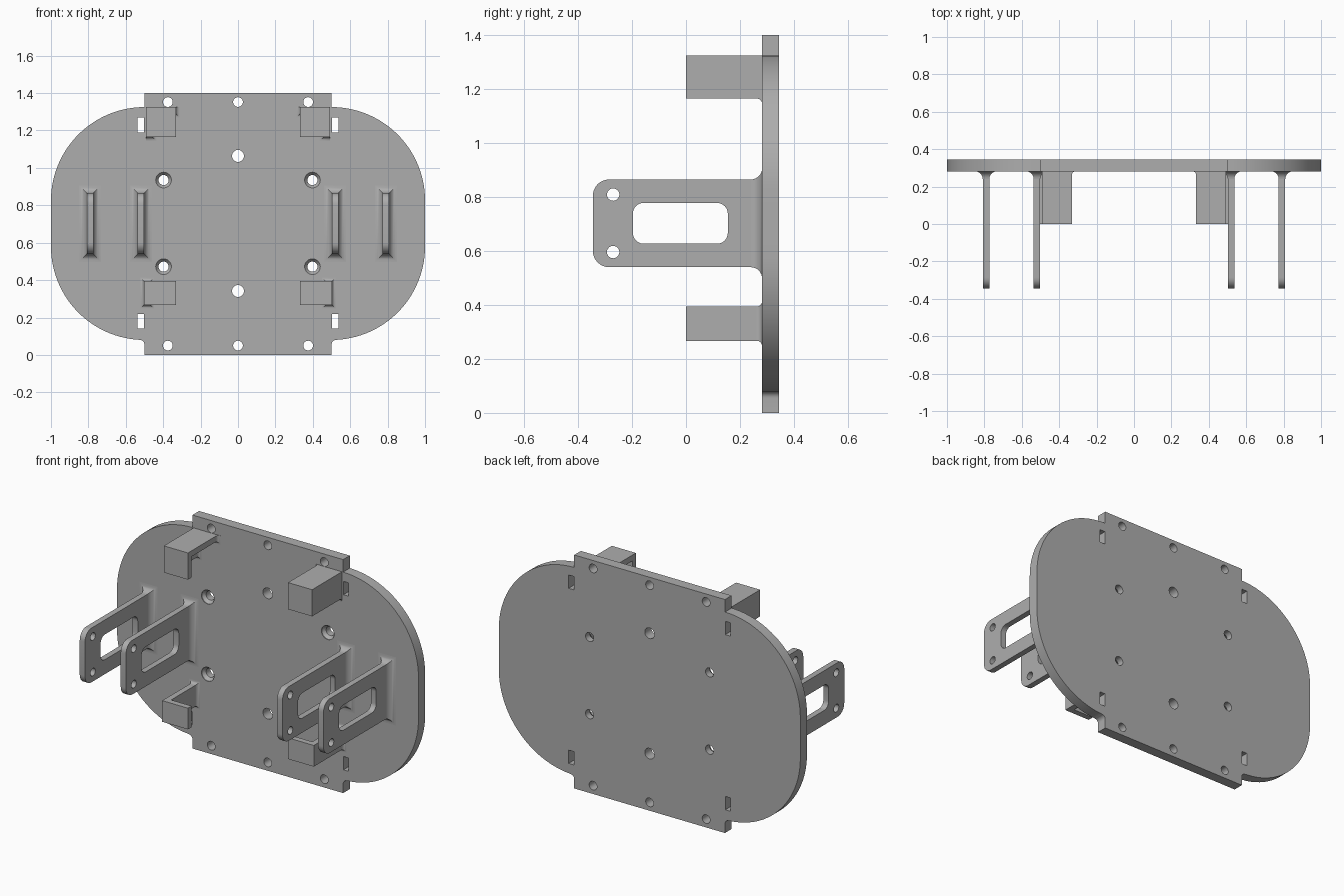
import bpy, bmesh, math

if "Cube" in bpy.data.objects:
    bpy.data.objects.remove(bpy.data.objects["Cube"])

grey = bpy.data.materials.new("plain_grey")
grey.diffuse_color = (0.42, 0.42, 0.42, 1)
grey.use_nodes = True
grey.node_tree.nodes["Principled BSDF"].inputs["Base Color"].default_value = grey.diffuse_color
FRONT, BACK = 0.282, 0.345          # faces of the main plate


def loft(name, rings):
    """Closed solid through matching rings of 3D points."""
    bm = bmesh.new()
    vs = [[bm.verts.new(p) for p in r] for r in rings]
    n = len(vs[0])
    for a, b in zip(vs, vs[1:]):
        for i in range(n):
            j = (i + 1) % n
            bm.faces.new((a[i], a[j], b[j], b[i]))
    bm.faces.new(vs[0])
    bm.faces.new(vs[-1])
    bmesh.ops.recalc_face_normals(bm, faces=bm.faces)
    me = bpy.data.meshes.new(name)
    bm.to_mesh(me)
    bm.free()
    me.materials.append(grey)
    ob = bpy.data.objects.new(name, me)
    bpy.context.collection.objects.link(ob)
    return ob


def in_xz(pts, y):
    return [(u, y, v) for u, v in pts]


def in_yz(pts, x):
    return [(x, u, v) for u, v in pts]


def arc(cx, cz, r, a0, a1, n=12):
    return [(cx + r * math.cos(math.radians(a0 + (a1 - a0) * i / n)),
             cz + r * math.sin(math.radians(a0 + (a1 - a0) * i / n))) for i in range(n + 1)]


def circle(cx, cz, r, n=28):
    return arc(cx, cz, r, 0, 360, n)[:-1]


def rect(x0, x1, z0, z1):
    return [(x0, z0), (x1, z0), (x1, z1), (x0, z1)]


def round_rect(u0, u1, v0, v1, r):
    return (arc(u1 - r, v1 - r, r, 0, 90, 8) + arc(u0 + r, v1 - r, r, 90, 180, 8)
            + arc(u0 + r, v0 + r, r, 180, 270, 8) + arc(u1 - r, v0 + r, r, 270, 360, 8))


def cut(ob, cutters):
    for c in cutters:
        m = ob.modifiers.new("cut", 'BOOLEAN')
        m.object, m.operation, m.solver = c, 'DIFFERENCE', 'EXACT'
        c.hide_render = True
    bpy.context.view_layer.update()
    me = bpy.data.meshes.new_from_object(ob.evaluated_get(bpy.context.evaluated_depsgraph_get()))
    ob.modifiers.clear()
    ob.data = me
    for c in cutters:
        bpy.data.objects.remove(c)


def box(name, x0, x1, y0, y1, z0, z1):
    return loft(name, [in_xz(rect(x0, x1, z0, z1), y0), in_xz(rect(x0, x1, z0, z1), y1)])


def flare(name, x0, x1, z0, z1, r, left=1, right=1, down=1, up=1):
    """Concave fillet where a wall meets the plate."""
    rings = []
    for i in range(9):
        a = math.radians(90 * i / 8)
        g, y = r * (1 - math.cos(a)), FRONT - r + r * math.sin(a)
        rings.append(in_xz(rect(x0 - g * left, x1 + g * right, z0 - g * down, z1 + g * up), y))
    rings.append([(x, FRONT + 0.005, z) for x, _, z in rings[-1]])
    return loft(name, rings)


# main plate: rounded wings with a taller straight centre
half = [(0.5, 0.0)] + arc(0.525, 0.055, 0.025, 180, 90, 6)
half += arc(0.5, 0.58, 0.5, -87, 0, 28) + arc(0.5, 0.825, 0.5, 0, 90, 28) + [(0.5, 1.4)]
outline = half + [(-x, z) for x, z in reversed(half)]
plate = loft("plate", [in_xz(outline, FRONT), in_xz(outline, BACK)])

holes = [(x, z, 0.026) for x in (-0.375, 0, 0.375) for z in (0.05, 1.352)]
holes += [(0, 0.342, 0.032), (0, 1.064, 0.032)]
cutters = [loft("hole_cutter", [in_xz(circle(x, z, r), 0.25), in_xz(circle(x, z, r), 0.4)])
           for x, z, r in holes]
for s in (-1, 1):
    # countersunk screw holes
    for z in (0.472, 0.935):
        prof = [(0.042, 0.25), (0.042, FRONT + 0.004), (0.027, 0.305), (0.027, 0.4)]
        cutters.append(loft("countersink_cutter", [in_xz(circle(s * 0.398, z, r), y) for r, y in prof]))
    # belt slots
    for z in (0.14, 1.19):
        x0, x1 = sorted((s * 0.502, s * 0.537))
        cutters.append(box("slot_cutter", x0, x1, 0.25, 0.4, z, z + 0.08))
cut(plate, cutters)

# four upright brackets with a window and two pin holes
profile = (arc(-0.285, 0.805, 0.06, 90, 180, 8) + arc(-0.285, 0.6, 0.06, 180, 270, 8)
           + [(0.295, 0.54), (0.295, 0.865)])
for side, s in (("left", -1), ("right", 1)):
    for place, x in (("inner", 0.519), ("outer", 0.791)):
        x0, x1 = s * x - 0.0175, s * x + 0.0175
        name = f"{side}_{place}_bracket"
        bracket = loft(name, [in_yz(profile, x0), in_yz(profile, x1)])
        shapes = [round_rect(-0.197, 0.155, 0.627, 0.778, 0.04),
                  circle(-0.27, 0.809, 0.023), circle(-0.27, 0.596, 0.023)]
        cut(bracket, [loft("bracket_cutter", [in_yz(p, x0 - 0.05), in_yz(p, x1 + 0.05)]) for p in shapes])
        flare(name + "_fillet", x0, x1, 0.54, 0.865, 0.042)

# corner hooks: open shells made of thin walls
T = 0.035
for side, s in (("left", -1), ("right", 1)):
    def span(a, b):
        return sorted((s * a, s * b))
    inl, inr = (0, 1) if s < 0 else (1, 0)       # inward side of the wall
    # upper hook: top wall, outer wall and front wall
    a, b = span(0.332, 0.492)
    c, d = span(0.492 - T, 0.492)
    prof = [(a, 1.165), (b, 1.165), (b, 1.325), (a, 1.325)]
    box(f"{side}_upper_hook_front", a, b, 0.0, T, 1.165, 1.325)
    box(f"{side}_upper_hook_side", c, d, T, FRONT + 0.01, 1.165, 1.325 - T)
    box(f"{side}_upper_hook_top", a, b, T, FRONT + 0.01, 1.325 - T, 1.325)
    flare(f"{side}_upper_hook_side_fillet", c, d, 1.165, 1.3, 0.02, inl, inr, 1, 0)
    flare(f"{side}_upper_hook_top_fillet", a, b, 1.325 - T, 1.325, 0.02, inl, inr, 1, 0)
    # lower hook: outer wall and front wall
    a, b = span(0.332, 0.503)
    c, d = span(0.503 - T, 0.503)
    box(f"{side}_lower_hook_front", a, b, 0.0, T, 0.267, 0.394)
    box(f"{side}_lower_hook_side", c, d, T, FRONT + 0.01, 0.267, 0.394)
    flare(f"{side}_lower_hook_fillet", c, d, 0.267, 0.394, 0.02)

# smooth curved walls, keep edges sharp
for ob in list(bpy.context.scene.objects):
    ob.select_set(True)
    bpy.context.view_layer.objects.active = ob
bpy.ops.object.shade_smooth_by_angle(angle=math.radians(30))
